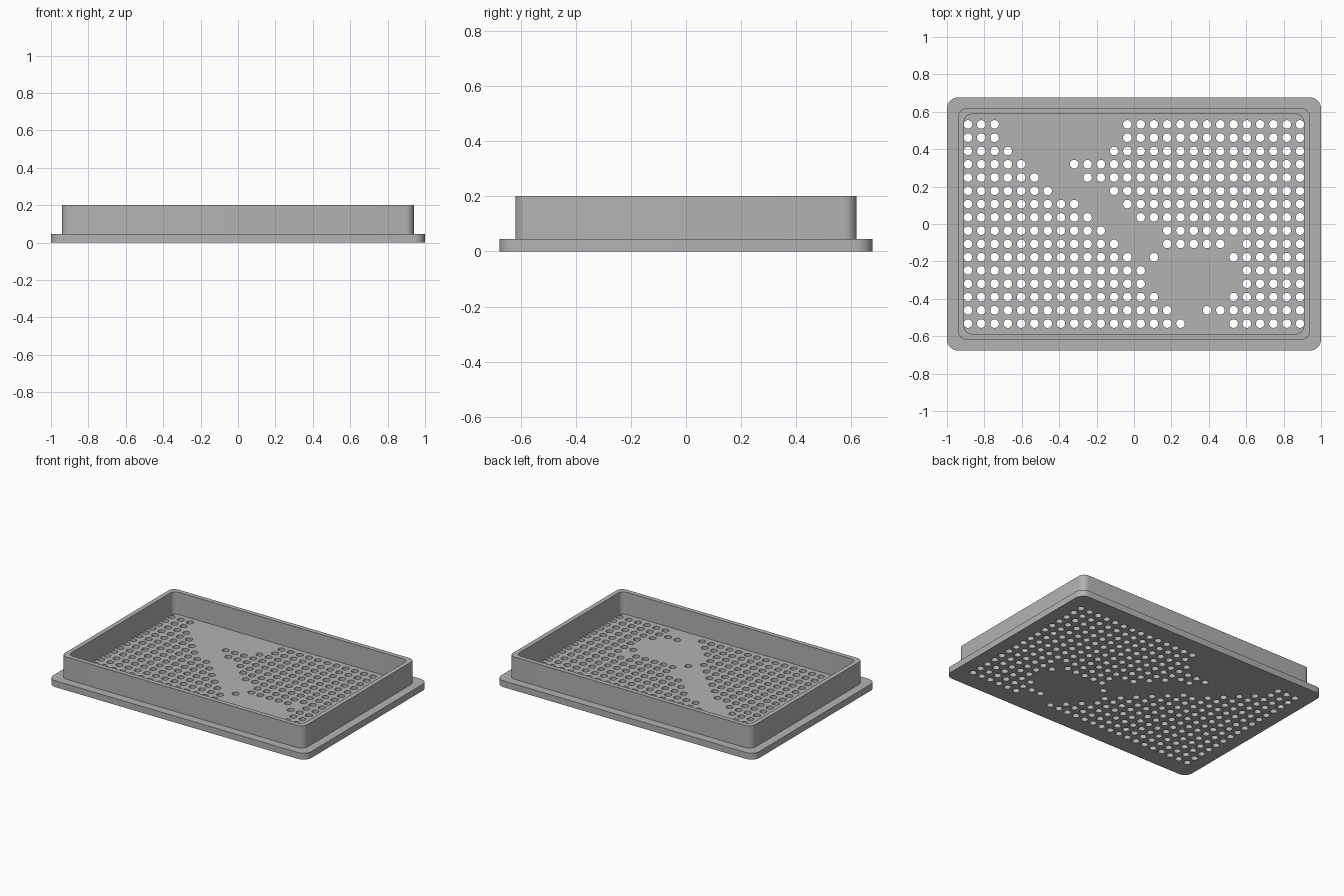
import bpy, bmesh, math

if "Cube" in bpy.data.objects:
    bpy.data.objects.remove(bpy.data.objects["Cube"])

grey = bpy.data.materials.new("plain grey")
grey.diffuse_color = (0.45, 0.45, 0.45, 1)
grey.use_nodes = True
grey.node_tree.nodes["Principled BSDF"].inputs["Base Color"].default_value = grey.diffuse_color


def rounded_rect(hx, hy, r, steps=8):
    """Outline of a rectangle with rounded corners."""
    pts = []
    for k, (sx, sy) in enumerate([(1, 1), (-1, 1), (-1, -1), (1, -1)]):
        for i in range(steps + 1):
            a = math.pi / 2 * (k + i / steps)
            pts.append((sx * (hx - r) + r * math.cos(a),
                        sy * (hy - r) + r * math.sin(a)))
    return pts


def circle(x, y, r, n=20):
    return [(x + r * math.cos(2 * math.pi * i / n),
             y + r * math.sin(2 * math.pi * i / n)) for i in range(n)]


def slab(name, loops, z0, z1):
    """Extrude a flat outline with inner cut-outs from z0 to z1."""
    cu = bpy.data.curves.new(name + "_profile", 'CURVE')
    cu.dimensions = '2D'
    cu.fill_mode = 'BOTH'
    cu.extrude = (z1 - z0) / 2
    for pts in loops:
        sp = cu.splines.new('POLY')
        sp.points.add(len(pts) - 1)
        for p, (x, y) in zip(sp.points, pts):
            p.co = (x, y, 0, 1)
        sp.use_cyclic_u = True
    tmp = bpy.data.objects.new(name + "_profile", cu)
    bpy.context.collection.objects.link(tmp)
    dg = bpy.context.evaluated_depsgraph_get()
    me = bpy.data.meshes.new_from_object(tmp.evaluated_get(dg))
    bpy.data.objects.remove(tmp)
    bm = bmesh.new()
    bm.from_mesh(me)
    bmesh.ops.remove_doubles(bm, verts=bm.verts, dist=1e-5)
    bmesh.ops.recalc_face_normals(bm, faces=bm.faces)
    bmesh.ops.translate(bm, verts=bm.verts, vec=(0, 0, (z0 + z1) / 2))
    bm.to_mesh(me)
    bm.free()
    me.materials.clear()
    me.materials.append(grey)
    ob = bpy.data.objects.new(name, me)
    bpy.context.collection.objects.link(ob)
    bpy.ops.object.select_all(action='DESELECT')
    ob.select_set(True)
    bpy.context.view_layer.objects.active = ob
    bpy.ops.object.shade_smooth_by_angle(angle=math.radians(30))
    return ob


# Drain holes: 26 x 16 grid; each row lists the solid gap (first, last column)
COLS, ROWS, PITCH = 26, 16, 0.071
gaps = [(3, 11), (3, 11), (4, 10), (5, 7), (6, 8), (7, 10), (9, 11), (10, 12),
        (11, 14), (12, 14), (13, 13), (14, 20), (14, 20), (15, 19), (16, 17), (17, 19)]
extra_gaps = {9: (20, 20), 10: (15, 19)}
holes = []
for row, gap in enumerate(gaps):
    solid = [gap, extra_gaps.get(row, gap)]
    for col in range(COLS):
        if not any(a <= col <= b for a, b in solid):
            holes.append(circle((col - (COLS - 1) / 2) * PITCH,
                                ((ROWS - 1) / 2 - row) * PITCH, 0.023))

# Perforated base with projecting flange
slab("perforated_base", [rounded_rect(1.0, 0.677, 0.06)] + holes, 0, 0.045)

# Upright rim wall
slab("rim_wall", [rounded_rect(0.94, 0.619, 0.045),
                  rounded_rect(0.908, 0.587, 0.04)], 0.044, 0.201)
